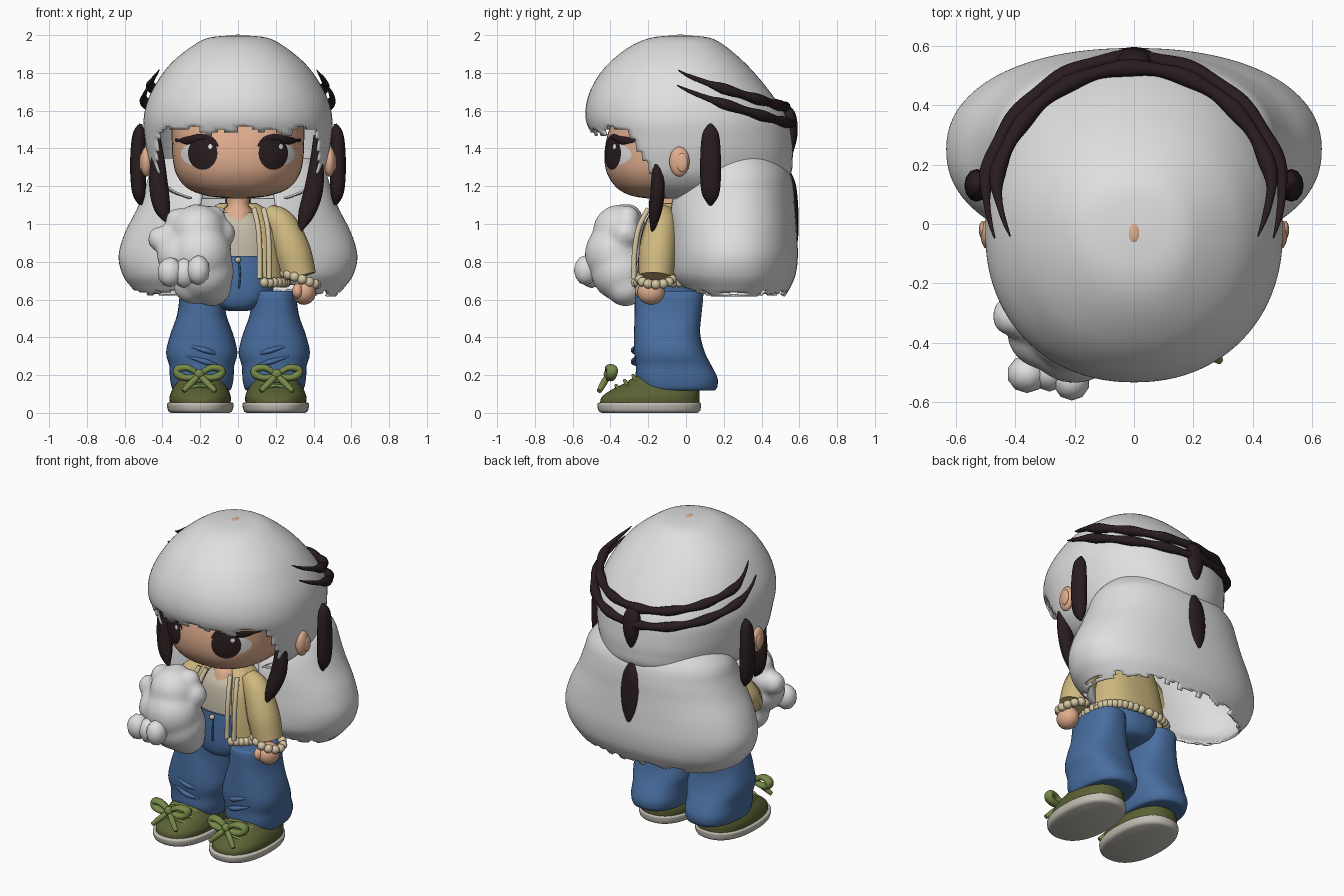
import bpy, bmesh, math, random
from mathutils import Vector

random.seed(4)
if "Cube" in bpy.data.objects:
    bpy.data.objects.remove(bpy.data.objects["Cube"])


def material(name, *rgb):
    m = bpy.data.materials.new(name)
    m.use_nodes = True
    m.diffuse_color = (*rgb, 1)
    m.node_tree.nodes["Principled BSDF"].inputs["Base Color"].default_value = (*rgb, 1)
    return m


white = material("pale hair", .74, .74, .74)
dark = material("dark brown", .022, .012, .013)
skin = material("skin", .75, .42, .27)
tan = material("tan cloth", .62, .48, .21)
cream = material("cream trim", .66, .56, .37)
beige = material("shirt beige", .56, .51, .4)
denim = material("denim", .065, .155, .35)
green = material("olive", .105, .12, .035)
lace = material("light olive", .18, .25, .065)
rubber = material("sole grey", .55, .52, .46)


def finish(name, bm, mat):
    bmesh.ops.recalc_face_normals(bm, faces=bm.faces)
    me = bpy.data.meshes.new(name)
    bm.to_mesh(me)
    bm.free()
    me.materials.append(mat)
    ob = bpy.data.objects.new(name, me)
    bpy.context.collection.objects.link(ob)
    bpy.ops.object.select_all(action='DESELECT')
    ob.select_set(True)
    bpy.context.view_layer.objects.active = ob
    bpy.ops.object.shade_smooth_by_angle(angle=math.radians(50))
    return ob


def sample(rows, t):
    """Smooth curve through rows, t from 0 to 1."""
    n = len(rows) - 1
    i = min(int(t * n), n - 1)
    f = t * n - i
    a, b, c, d = (rows[max(0, min(n, i + k))] for k in (-1, 0, 1, 2))
    return [q + f / 2 * (r - p + f * (2*p - 5*q + 4*r - s + f * (3*(q - r) + s - p)))
            for p, q, r, s in zip(a, b, c, d)]


def section(row, a, mid, power):
    z, w, front, back = row
    c, s = math.cos(a), math.sin(a)
    x = max(w, 0) * math.copysign(abs(c) ** (2 / power), c)
    r = back - mid if s > 0 else mid - front
    return x, mid + r * math.copysign(abs(s) ** (2 / power), s), z


def surf(name, rows, mat, mid, cx=0, power=2, arc=(0, 360), nu=48, nv=24, keep=None, thick=0):
    """Skin cross-sections given as (height, half width, front, back)."""
    bm = bmesh.new()
    closed = arc[1] - arc[0] == 360
    cols = nu if closed else nu + 1
    grid = []
    for j in range(nv + 1):
        row = sample(rows, j / nv)
        ring = []
        for i in range(cols):
            x, y, z = section(row, math.radians(arc[0] + (arc[1] - arc[0]) * i / nu), mid, power)
            ring.append(bm.verts.new((cx + x, y, z)))
        grid.append(ring)
    for lo, hi in zip(grid, grid[1:]):
        for i in range(nu):
            k = (i + 1) % cols
            bm.faces.new((lo[i], lo[k], hi[k], hi[i]))
    if closed and not keep:
        bm.faces.new(grid[0])
        bm.faces.new(grid[-1])
    if keep:
        bad = [f for f in bm.faces if not keep(*f.calc_center_median())]
        bmesh.ops.delete(bm, geom=bad, context='FACES')
    bmesh.ops.remove_doubles(bm, verts=bm.verts, dist=.0005)
    ob = finish(name, bm, mat)
    if thick:
        mod = ob.modifiers.new("thickness", 'SOLIDIFY')
        mod.thickness = thick


def ball(name, loc, size, mat, level=3):
    bm = bmesh.new()
    bmesh.ops.create_icosphere(bm, subdivisions=level, radius=1)
    for v in bm.verts:
        v.co = Vector(loc) + Vector([a * b for a, b in zip(v.co, size)])
    finish(name, bm, mat)


def tube(name, pts, radii, mat, flat=(1, 1), steps=24):
    """Round tube along a smooth path; flat scales its two cross axes."""
    bm = bmesh.new()
    rings = []
    for j in range(steps + 1):
        t = j / steps
        p = Vector(sample(pts, t))
        d = Vector(sample(pts, min(1, t + .01))) - Vector(sample(pts, max(0, t - .01)))
        u = d.cross(Vector((0, 1, .01))).normalized()
        v = d.cross(u).normalized()
        r = max(.001, sample([(q,) for q in radii], t)[0])
        rings.append([bm.verts.new(p + r * (flat[0] * math.cos(a) * u + flat[1] * math.sin(a) * v))
                      for a in (math.tau * i / 12 for i in range(12))])
    for lo, hi in zip(rings, rings[1:]):
        for i in range(12):
            k = (i + 1) % 12
            bm.faces.new((lo[i], lo[k], hi[k], hi[i]))
    bm.faces.new(rings[0])
    bm.faces.new(rings[-1])
    finish(name, bm, mat)


# Hair cap: full crown with a ragged fringe cut out over the face
def in_cap(x, y, z):
    ragged = .03 * math.sin(13 * x + 1) * math.sin(31 * x)
    edge = 1.495 + ragged if y < -.3 else max(1.13, 1.48 - 1.8 * (y + .3))
    return z > edge


surf("hair_cap", [(2, 0, -.03, -.03), (1.987, .15, -.18, .12), (1.94, .245, -.295, .21),
                  (1.85, .355, -.41, .315), (1.75, .43, -.485, .405), (1.65, .48, -.525, .48),
                  (1.55, .5, -.53, .54), (1.45, .493, -.49, .56), (1.35, .475, -.46, .565),
                  (1.25, .44, -.42, .545), (1.17, .36, -.34, .42), (1.12, .22, -.2, .25)],
     white, -.03, power=2.15, nu=96, nv=66, keep=in_cap, thick=.01)
ball("crown_spot", (0, -.03, 1.995), (.02, .035, .008), skin)

# Long hair: open-fronted shell with a ragged hem that rises towards the front
hem = [.615 + random.random() * .035 for i in range(60)]
surf("long_hair", [(1.35, .4, .06, .5), (1.27, .465, .0, .55), (1.18, .495, -.07, .57),
                   (1.08, .535, -.1, .577), (.95, .6, -.1, .587), (.83, .632, -.1, .592),
                   (.73, .61, -.09, .58), (.66, .56, -.04, .55), (.61, .51, .0, .52)],
     white, .25, power=2.2, arc=(-70, 250), nu=100, nv=50, thick=.012,
     keep=lambda x, y, z: z > hem[int((x + .7) * 40)] + max(0, .1 - y) * .3)

# Face, ears and neck
face_rows = [(1.135, .05, -.2, .0), (1.15, .17, -.29, .1), (1.19, .27, -.365, .15),
             (1.26, .325, -.415, .2), (1.34, .345, -.432, .2), (1.43, .35, -.425, .2),
             (1.52, .35, -.4, .2), (1.58, .32, -.37, .2)]
surf("face", face_rows, skin, -.05, power=2.5)
surf("neck", [(1, .1, -.21, .02), (1.06, .08, -.185, .0), (1.1, .062, -.16, -.02), (1.18, .06, -.16, -.02)],
     skin, -.09)


def on_face(x, z, lift):
    """Point just in front of the face surface."""
    k = min(range(200), key=lambda i: abs(sample(face_rows, i / 199)[0] - z))
    _, w, front, _ = sample(face_rows, k / 199)
    depth = max(0, 1 - abs(x / w) ** 2.5) ** .4
    return x, -.05 - (-.05 - front) * depth - lift, z


def decal(name, x, z, rx, rz, lift, mat):
    bm = bmesh.new()
    rings = [[bm.verts.new(on_face(x + rx * r * math.cos(a), z + rz * r * math.sin(a), lift))
              for a in (math.tau * i / 28 for i in range(28))] for r in (1, .75, .5, .25)]
    for lo, hi in zip(rings, rings[1:]):
        for i in range(28):
            k = (i + 1) % 28
            bm.faces.new((lo[i], lo[k], hi[k], hi[i]))
    bm.faces.new(rings[-1])
    finish(name, bm, mat)


for s, side in ((1, "left"), (-1, "right")):
    decal(side + "_eye_white", s * .214, 1.37, .088, .062, .003, white)
    decal(side + "_iris", s * .187, 1.375, .078, .088, .006, dark)
    decal(side + "_eye_glint", s * .187 + .04, 1.41, .011, .013, .009, white)
    tube(side + "_eyelash", [on_face(s * x, z, .002) for x, z in
                             ((.105, 1.41), (.14, 1.448), (.2, 1.46), (.26, 1.442), (.33, 1.445))],
         [.004, .012, .017, .022, .008], dark, flat=(1, .5))
    ball(side + "_ear", (s * .485, -.035, 1.33), (.032, .054, .08), skin)
    ball(side + "_ear_lobe", (s * .51, -.02, 1.325), (.012, .03, .05), skin)
    # Dark locks behind the ears
    tube(side + "_back_lock", [(s * .515, .13, 1.53), (s * .525, .13, 1.47), (s * .53, .13, 1.32),
                               (s * .525, .13, 1.17), (s * .515, .13, 1.1)],
         [.01, .045, .055, .048, .01], dark, flat=(.75, 1))
# Dark locks tucked under the hair in front of the ears
front_locks = {"left": [(.41, -.19, 1.47), (.415, -.155, 1.33), (.4, -.15, 1.18), (.36, -.165, 1.05), (.32, -.18, .95)],
               "right": [(-.42, -.19, 1.46), (-.425, -.155, 1.35), (-.42, -.15, 1.2), (-.4, -.165, 1.08), (-.365, -.18, 1)]}
for side, path in front_locks.items():
    tube(side + "_front_lock", path, [.01, .035, .05, .042, .005], dark, flat=(1, .75))

# Head band of two uneven strands, with hanging locks at the back
for name, rad, top in (("upper_strand", .475, 1.815), ("lower_strand", .508, 1.735)):
    path, radii = [], []
    for i in range(41):
        a = math.radians(-11 + 202 * i / 40)
        y = .05 + rad * math.sin(a)
        inward = 1 - .55 * max(0, .15 - y) if rad < .5 else 1 - .3 * max(0, .15 - y)
        path.append((rad * math.cos(a) * inward, y, top - .2 * (max(0, y + .04) / .58) ** .8))
        radii.append((.026 + .004 * math.sin(i * 1.3)) * min(1, .1 + min(i, 40 - i) / 6))
    tube(name, path, radii, dark, steps=120)
tube("back_knot", [(0, .53, 1.62), (0, .55, 1.57), (0, .56, 1.47), (0, .55, 1.35)],
     [.03, .055, .05, .015], dark, flat=(1, .6))
tube("back_tail", [(0, .548, 1.27), (0, .558, 1.2), (0, .564, 1.08), (0, .575, .95), (0, .582, .85)],
     [.02, .055, .068, .045, .004], dark, flat=(1, .45))

# Shirt, jacket and its trim
surf("shirt", [(.76, .18, -.24, .05), (.9, .175, -.235, .04), (1.0, .15, -.215, .02), (1.06, .1, -.165, 0)],
     beige, -.09, power=2.4)
surf("jacket", [(.68, .25, -.275, .1), (.82, .235, -.27, .08), (.97, .21, -.245, .05),
                (1.06, .17, -.2, .03), (1.11, .1, -.15, .0)],
     tan, -.09, power=2.5, arc=(-62, 242), thick=.015)
for s in (1, -1):
    for x in (.115, .165):
        tube("jacket_edging", [(s * x, -.277, .71), (s * x, -.272, .85), (s * (x - .008), -.25, .98),
                               (s * (x - .03), -.2, 1.08)], [.014] * 4, cream)
for i in range(38):
    x, y, z = section((.69, .255, -.285, .105), math.radians(-62 + 304 * i / 37), -.09, 2.5)
    ball("hem_bead", (x, y, z), (.025, .025, .027), cream, 2)

# Arms: one hangs, the other bends forward under the toy
arms = {"left": [(.15, -.11, 1.06), (.225, -.13, 1), (.285, -.15, .86), (.325, -.16, .72)],
        "right": [(-.15, -.11, 1.06), (-.23, -.13, .98), (-.29, -.17, .86), (-.27, -.26, .8)]}
for side, path in arms.items():
    tube(side + "_sleeve", path, [.05, .082, .098, .09], tan)
for i in range(13):
    a = math.tau * i / 13
    ball("cuff_bead", (.33 + .085 * math.cos(a), -.16 + .085 * math.sin(a), .71 - .03 * math.cos(a)),
         (.027, .027, .027), cream, 2)
ball("left_palm", (.35, -.185, .64), (.063, .073, .068), skin)
ball("left_thumb", (.315, -.235, .645), (.028, .035, .04), skin)
ball("right_palm", (-.24, -.29, .79), (.05, .05, .05), skin)

# Trousers
surf("trouser_hips", [(.54, .05, -.19, .0), (.56, .12, -.24, .06), (.62, .18, -.26, .085),
                      (.72, .19, -.26, .075), (.83, .18, -.25, .06)], denim, -.09, power=2.4)
tube("drawstring", [(.005, -.262, .8), (.01, -.275, .73), (.005, -.268, .66)], [.005] * 3, denim)
ball("drawstring_bead", (0, -.265, .81), (.016, .016, .016), cream, 2)
for s, side in ((1, "left"), (-1, "right")):
    surf(side + "_trouser_leg",
         [(.645, .1, -.26, .08), (.63, .115, -.27, .092), (.52, .13, -.272, .082), (.42, .165, -.275, .075),
          (.32, .189, -.275, .1), (.25, .172, -.265, .135), (.18, .168, -.265, .168),
          (.125, .155, -.235, .16), (.118, .13, -.2, .13)], denim, -.09, cx=s * .192, power=2.5)
    for z in (.27, .33):
        tube(side + "_trouser_fold", [(s * .1, -.25, z - .02), (s * .17, -.278, z), (s * .27, -.262, z + .03)],
             [.004, .014, .004], denim)
    # Shoes with bows
    surf(side + "_sole", [(0, .155, -.445, .06), (.012, .17, -.463, .075), (.045, .177, -.47, .08),
                          (.054, .17, -.46, .075)], rubber, -.19, cx=s * .2, power=2.3, nv=12)
    surf(side + "_shoe", [(.05, .16, -.455, .07), (.085, .162, -.445, .072), (.125, .148, -.39, .07),
                          (.16, .125, -.32, .065), (.21, .105, -.25, .05)],
         green, -.17, cx=s * .2, power=2.3)
    for k in range(3):
        y, z = -.37 + .045 * k, .145 + .026 * k
        tube(side + "_lace", [(s * .2 - .09, y + .02, z - .03), (s * .2, y, z), (s * .2 + .09, y + .02, z - .03)],
             [.009] * 3, lace)
    for d in (1, -1):
        bx = s * .205
        tube(side + "_bow_loop", [(bx, -.4, .2), (bx + d * .06, -.405, .238), (bx + d * .115, -.39, .23),
                                  (bx + d * .11, -.395, .2), (bx + d * .06, -.4, .185), (bx, -.4, .2)],
             [.014, .018, .021, .021, .018, .014], lace, flat=(1, 1.4))
        tube(side + "_bow_tail", [(bx, -.41, .2), (bx + d * .04, -.435, .16), (bx + d * .085, -.46, .115)],
             [.014, .018, .013], lace)
    ball(side + "_bow_knot", (bx, -.41, .205), (.03, .027, .028), lace, 2)

# Plush toy: merged rounded lumps with a broad muzzle
bm = bmesh.new()
for x, y, z, r in ((-.21, -.35, .96, .145), (-.2, -.37, .84, .168), (-.18, -.345, .75, .16),
                   (-.41, -.31, .92, .07), (-.34, -.32, .92, .085), (-.09, -.32, .95, .078),
                   (-.32, -.32, 1.02, .065), (-.13, -.31, 1.035, .065), (-.22, -.31, 1.03, .08),
                   (-.14, -.32, .67, .108), (-.24, -.33, .68, .105), (-.3, -.36, .83, .13)):
    ret = bmesh.ops.create_icosphere(bm, subdivisions=3, radius=r)
    bmesh.ops.translate(bm, verts=ret["verts"], vec=(x, y, z))
toy = finish("plush_toy", bm, white)
mod = toy.modifiers.new("merge", 'REMESH')
mod.mode, mod.voxel_size, mod.use_smooth_shade = 'VOXEL', .015, True
mod = toy.modifiers.new("soften", 'SMOOTH')
mod.iterations = 12
for x, y, z, rx in ((-.36, -.505, .745, .068), (-.285, -.5, .74, .06), (-.21, -.53, .755, .062)):
    ball("plush_muzzle", (x, y, z), (rx, .064, .08), white, 2)
